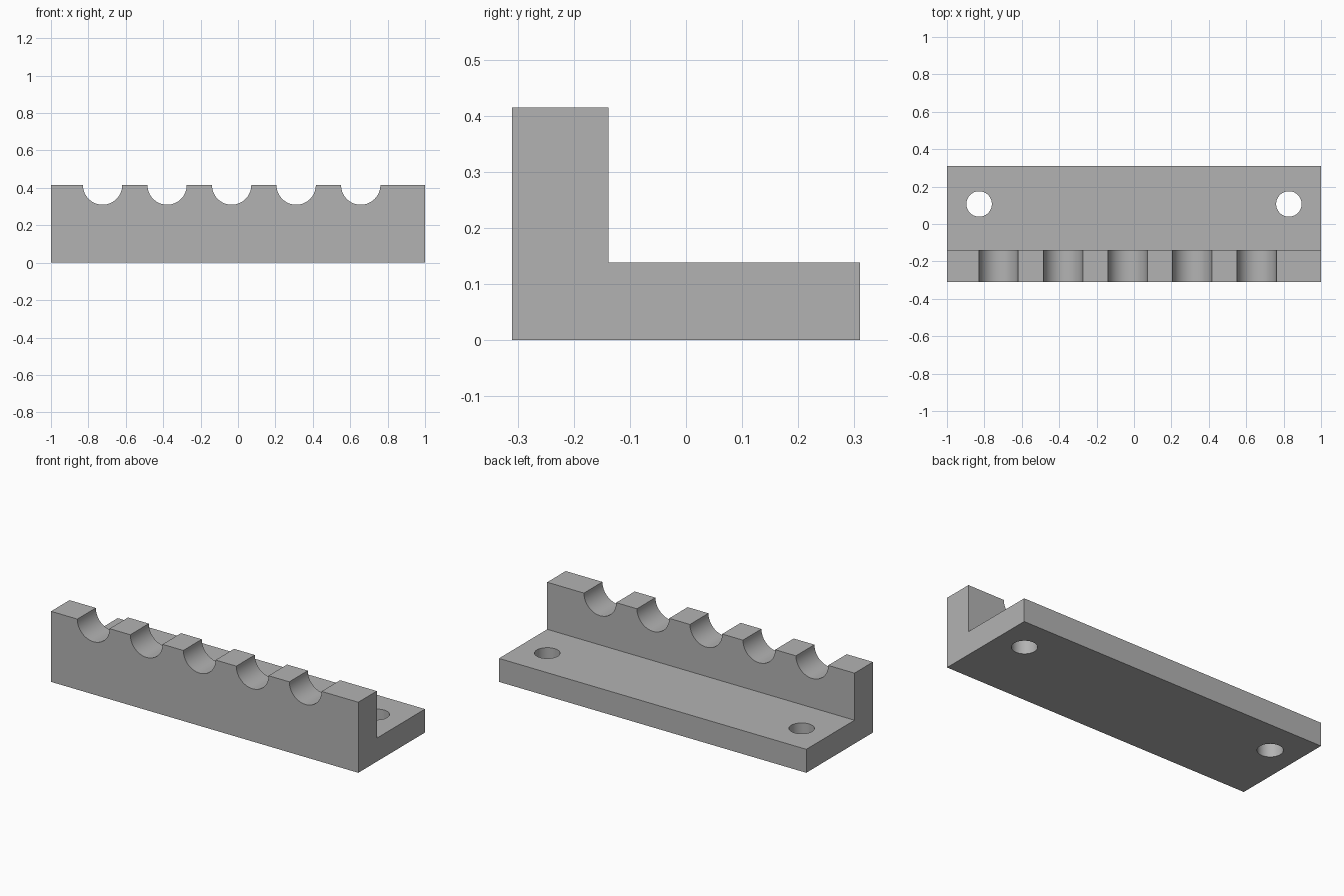
import bpy, bmesh, math
from mathutils import Matrix, Vector

if "Cube" in bpy.data.objects:
    bpy.data.objects.remove(bpy.data.objects["Cube"], do_unlink=True)

HALF_DEPTH, WALL_BACK = 0.31, -0.138
BASE_TOP, WALL_TOP = 0.138, 0.415
NOTCH_RADIUS, NOTCH_PITCH, FIRST_NOTCH = 0.105, 0.345, -0.724
HOLE_RADIUS, HOLE_X, HOLE_Y = 0.068, 0.828, 0.107

grey = bpy.data.materials.new("plain grey")
grey.use_nodes = True
colour = (0.45, 0.45, 0.45, 1)
grey.diffuse_color = colour
grey.node_tree.nodes["Principled BSDF"].inputs["Base Color"].default_value = colour


def add_object(name, bm):
    bmesh.ops.recalc_face_normals(bm, faces=bm.faces)
    mesh = bpy.data.meshes.new(name)
    bm.to_mesh(mesh)
    bm.free()
    mesh.materials.append(grey)
    obj = bpy.data.objects.new(name, mesh)
    bpy.context.collection.objects.link(obj)
    return obj


def add_cylinder(bm, radius, length, centre, turn=Matrix()):
    bmesh.ops.create_cone(bm, cap_ends=True, segments=64, radius1=radius, radius2=radius,
                          depth=length, matrix=Matrix.Translation(centre) @ turn)


# L-shaped bracket: side profile extruded along its length
bm = bmesh.new()
profile = [(-HALF_DEPTH, 0), (HALF_DEPTH, 0), (HALF_DEPTH, BASE_TOP),
           (WALL_BACK, BASE_TOP), (WALL_BACK, WALL_TOP), (-HALF_DEPTH, WALL_TOP)]
face = bm.faces.new([bm.verts.new((-1, y, z)) for y, z in profile])
extruded = bmesh.ops.extrude_face_region(bm, geom=[face])["geom"]
bmesh.ops.translate(bm, vec=Vector((2, 0, 0)),
                    verts=[v for v in extruded if isinstance(v, bmesh.types.BMVert)])
bracket = add_object("notched_bracket", bm)

# Cutters: five round notches in the wall, two screw holes in the base
bm = bmesh.new()
lying = Matrix.Rotation(math.pi / 2, 4, 'X')
for i in range(5):
    add_cylinder(bm, NOTCH_RADIUS, 0.3,
                 (FIRST_NOTCH + i * NOTCH_PITCH, (WALL_BACK - HALF_DEPTH) / 2, WALL_TOP), lying)
for side in (-1, 1):
    add_cylinder(bm, HOLE_RADIUS, 0.4, (side * HOLE_X, HOLE_Y, BASE_TOP / 2))
cutter = add_object("notch_and_hole_cutter", bm)
cutter.hide_render = True

# Apply the cut, then drop the cutter
cut = bracket.modifiers.new("cut", 'BOOLEAN')
cut.operation, cut.solver, cut.object = 'DIFFERENCE', 'EXACT', cutter
bpy.ops.object.select_all(action='DESELECT')
bpy.context.view_layer.objects.active = bracket
bracket.select_set(True)
bpy.ops.object.modifier_apply(modifier=cut.name)
bpy.data.objects.remove(cutter, do_unlink=True)
bpy.ops.object.shade_smooth_by_angle(angle=math.radians(30))
